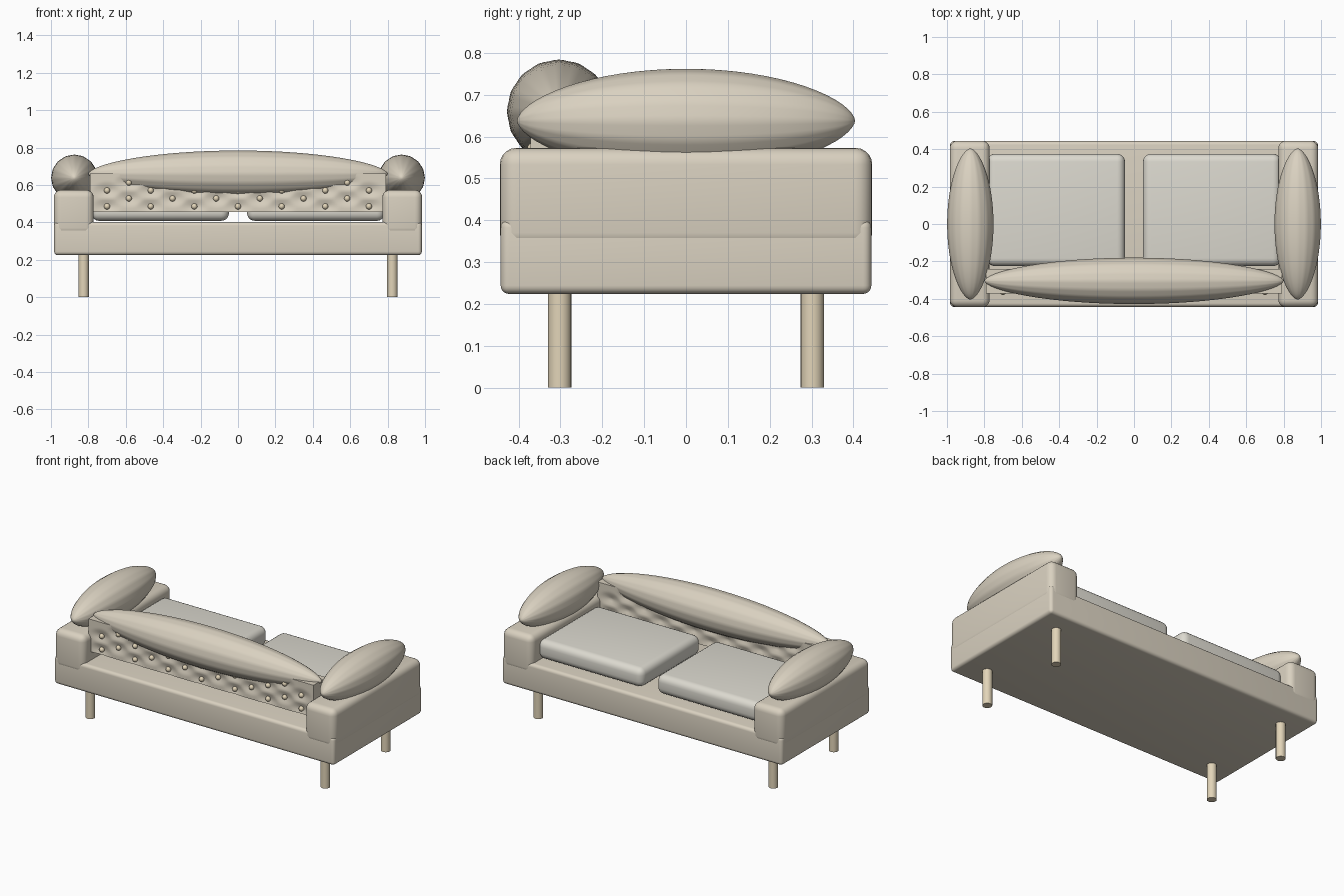
import bpy, bmesh, math
from mathutils import Vector

if "Cube" in bpy.data.objects:
    bpy.data.objects.remove(bpy.data.objects["Cube"])


def material(name, rgb):
    m = bpy.data.materials.new(name)
    m.diffuse_color = (*rgb, 1)
    m.use_nodes = True
    m.node_tree.nodes["Principled BSDF"].inputs["Base Color"].default_value = m.diffuse_color
    return m


FABRIC = material("beige fabric", (0.70, 0.64, 0.53))
SEAT = material("pale fabric", (0.72, 0.70, 0.63))
WOOD = material("light wood", (0.76, 0.66, 0.48))


def finish(name, bm, mat, angle=40):
    bmesh.ops.recalc_face_normals(bm, faces=bm.faces)
    me = bpy.data.meshes.new(name)
    bm.to_mesh(me)
    bm.free()
    ob = bpy.data.objects.new(name, me)
    bpy.context.collection.objects.link(ob)
    me.materials.append(mat)
    bpy.ops.object.select_all(action='DESELECT')
    bpy.context.view_layer.objects.active = ob
    ob.select_set(True)
    bpy.ops.object.shade_smooth_by_angle(angle=math.radians(angle))
    return ob


def soft_box(name, lo, hi, radius, mat):
    bm = bmesh.new()
    bmesh.ops.create_cube(bm, size=1)
    lo, hi = Vector(lo), Vector(hi)
    for v in bm.verts:
        v.co = (lo + hi) / 2 + v.co * (hi - lo)
    bmesh.ops.bevel(bm, geom=bm.edges[:], offset=radius, segments=5,
                    profile=0.5, affect='EDGES')
    return finish(name, bm, mat)


def bolster(name, centre, half, radius, axis):
    # pleated spindle with pointed ends
    bm = bmesh.new()
    n, rings = 64, 32
    loops = []
    for i in range(1, rings):
        t = -math.cos(math.pi * i / rings)
        loop = []
        for j in range(n):
            a = math.tau * j / n
            r = radius * (1 - t * t) ** 0.6 * (1 + 0.008 * math.cos(16 * a))
            u, w = r * math.cos(a), r * math.sin(a)
            p = (t * half, u, w) if axis == 'X' else (u, t * half, w)
            loop.append(bm.verts.new(Vector(centre) + Vector(p)))
        loops.append(loop)
    for a, b in zip(loops, loops[1:]):
        for j in range(n):
            k = (j + 1) % n
            bm.faces.new((a[j], a[k], b[k], b[j]))
    d = Vector((half, 0, 0)) if axis == 'X' else Vector((0, half, 0))
    for loop, s in ((loops[0], -1), (loops[-1], 1)):
        tip = bm.verts.new(Vector(centre) + d * s)
        for j in range(n):
            bm.faces.new((tip, loop[j], loop[(j + 1) % n]))
    return finish(name, bm, FABRIC, 60)


# base
soft_box("base", (-0.983, -0.443, 0.224), (0.983, 0.443, 0.402), 0.02, FABRIC)

for side, s in (("left", -1), ("right", 1)):
    # arms and arm bolsters
    x = sorted((s * 0.772, s * 0.985))
    soft_box(side + "_arm", (x[0], -0.445, 0.33), (x[1], 0.445, 0.573), 0.04, FABRIC)
    bolster(side + "_arm_bolster", (s * 0.875, 0, 0.638), 0.404, 0.123, 'Y')
    # seat cushions
    x = sorted((s * 0.048, s * 0.785))
    soft_box(side + "_seat_cushion", (x[0], -0.225, 0.408), (x[1], 0.375, 0.53), 0.042, SEAT)
    # legs
    for end, y in (("front", -0.302), ("rear", 0.302)):
        bm = bmesh.new()
        bmesh.ops.create_cone(bm, cap_ends=True, segments=24, radius1=0.028,
                              radius2=0.028, depth=0.235)
        bmesh.ops.translate(bm, verts=bm.verts, vec=(s * 0.825, y, 0.1175))
        finish(f"{end}_{side}_leg", bm, WOOD)

# button layout on a diamond pattern
DX, DZ, Z0 = 0.1167, 0.0425, 0.485
buttons = [(i * DX, Z0 + row * DZ) for row in range(4) for i in range(-6, 7)
           if (i + row) % 2 == 0]

# tufted back panel, dimpled at each button on both sides
X, ZLO, ZHI, YF, YB, NX, NZ = 0.79, 0.455, 0.66, -0.368, -0.245, 120, 20
bm = bmesh.new()
sheets = []
for y, out in ((YF, -1), (YB, 1)):
    rows = []
    for k in range(NZ + 1):
        z = ZLO + (ZHI - ZLO) * k / NZ
        row = []
        for i in range(NX + 1):
            x = -X + 2 * X * i / NX
            d = min(math.hypot((x - a) * 0.6, z - b) for a, b in buttons)
            puff = 0.018 * (min(d, 0.045) / 0.045) ** 0.7 - 0.014
            row.append(bm.verts.new((x, y + out * puff, z)))
        rows.append(row)
    for a, b in zip(rows, rows[1:]):
        for i in range(NX):
            bm.faces.new((a[i], a[i + 1], b[i + 1], b[i]))
    sheets.append(rows)
for pick in (lambda r: r[0], lambda r: r[-1],
             lambda r: [q[0] for q in r], lambda r: [q[-1] for q in r]):
    f, b = pick(sheets[0]), pick(sheets[1])
    for i in range(len(f) - 1):
        bm.faces.new((f[i], f[i + 1], b[i + 1], b[i]))
finish("tufted_back", bm, FABRIC, 50)

# buttons
bm = bmesh.new()
for x, z in buttons:
    made = bmesh.ops.create_uvsphere(bm, u_segments=12, v_segments=8, radius=0.016)
    for v in made["verts"]:
        v.co = Vector((x, YF + 0.004, z)) + v.co
finish("back_buttons", bm, WOOD)

# back bolster
bolster("back_bolster", (0, -0.304, 0.66), 0.8, 0.123, 'X')
